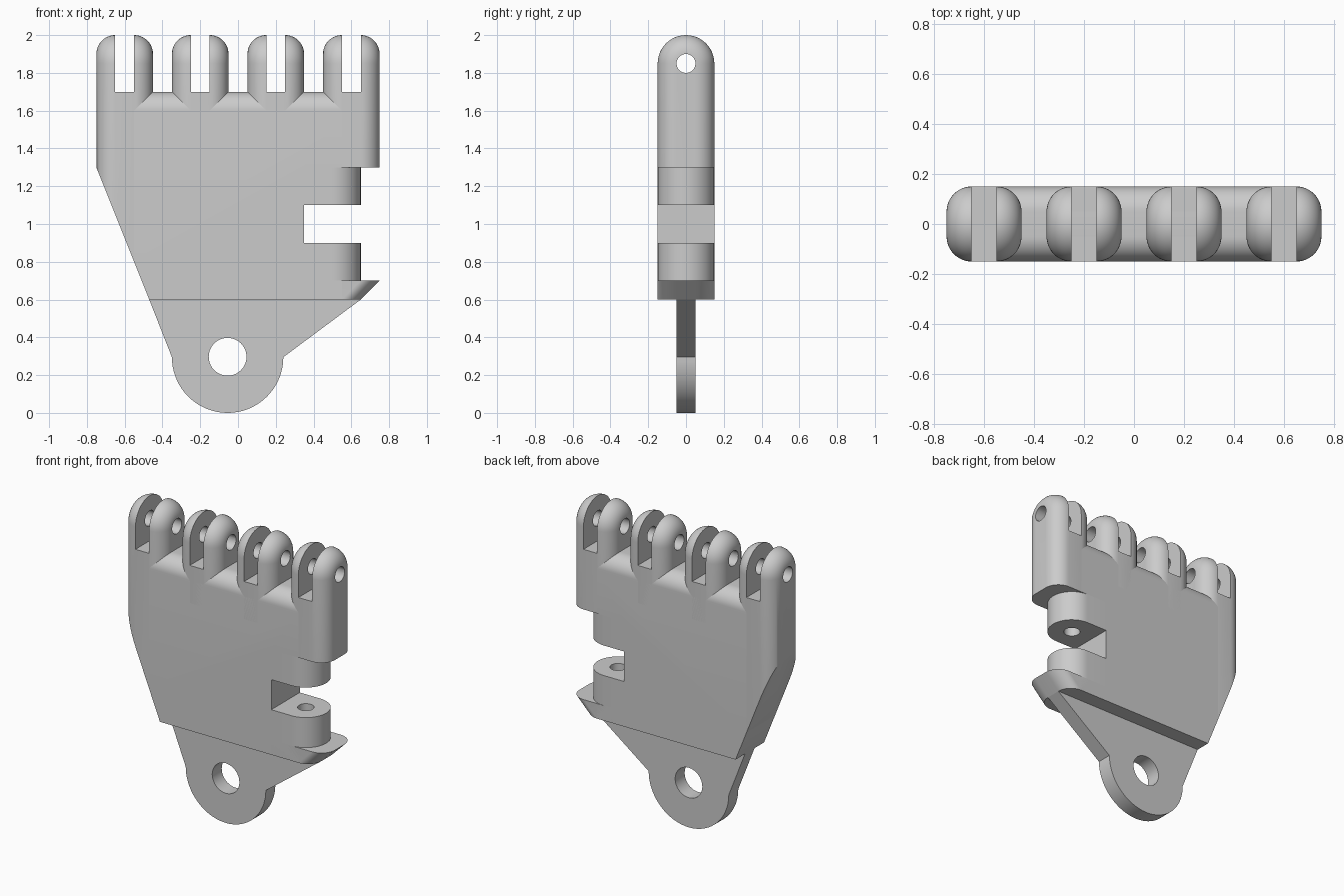
import bpy, bmesh
from math import sin, cos, pi, radians
from mathutils import Matrix, Vector

cube = bpy.data.objects.get("Cube")
if cube:
    bpy.data.objects.remove(cube, do_unlink=True)

grey = bpy.data.materials.new("plain grey")
grey.use_nodes = True
grey.diffuse_color = (0.6, 0.6, 0.6, 1)
grey.node_tree.nodes["Principled BSDF"].inputs["Base Color"].default_value = (0.6, 0.6, 0.6, 1)

HALF = 0.15     # half thickness of the palm
FILLET = 0.1    # rounding of its edges
STEPS = 12


def arc(cx, cy, r, start, end, n=STEPS):
    """Points of an arc, angles in degrees."""
    angles = [radians(start + (end - start) * i / n) for i in range(n + 1)]
    return [(cx + r * cos(a), cy + r * sin(a)) for a in angles]


def make(name, bm):
    bmesh.ops.recalc_face_normals(bm, faces=bm.faces)
    mesh = bpy.data.meshes.new(name)
    bm.to_mesh(mesh)
    bm.free()
    obj = bpy.data.objects.new(name, mesh)
    bpy.context.scene.collection.objects.link(obj)
    return obj


def loft(name, rings, cut_plane=None):
    """Skin closed rings of points and cap both ends."""
    bm = bmesh.new()
    loops = [[bm.verts.new(p) for p in ring] for ring in rings]
    for a, b in zip(loops, loops[1:]):
        for i in range(len(a)):
            j = (i + 1) % len(a)
            bm.faces.new((a[i], a[j], b[j], b[i]))
    bm.faces.new(loops[0])
    bm.faces.new(loops[-1])
    if cut_plane:
        point, normal = cut_plane
        bmesh.ops.bisect_plane(bm, geom=bm.verts[:] + bm.edges[:] + bm.faces[:],
                               plane_co=point, plane_no=normal, clear_outer=True)
        bmesh.ops.holes_fill(bm, edges=[e for e in bm.edges if e.is_boundary], sides=0)
    return make(name, bm)


def box_cutter(x0, x1, z0, z1):
    bm = bmesh.new()
    place = Matrix.Translation(((x0 + x1) / 2, 0, (z0 + z1) / 2))
    bmesh.ops.create_cube(bm, size=1, matrix=place @ Matrix.Diagonal((x1 - x0, 1, z1 - z0, 1)))
    return make("cutter", bm)


def hole_cutter(x, z, r, depth, axis):
    bm = bmesh.new()
    turn = {"X": Matrix.Rotation(pi / 2, 4, "Y"), "Y": Matrix.Rotation(pi / 2, 4, "X"),
            "Z": Matrix.Identity(4)}[axis]
    bmesh.ops.create_cone(bm, cap_ends=True, segments=40, radius1=r, radius2=r, depth=depth,
                          matrix=Matrix.Translation((x, 0, z)) @ turn)
    return make("cutter", bm)


def finish(obj, cutters=()):
    """Subtract the cutters, then colour and shade the part."""
    for c in cutters:
        c.hide_render = True
        mod = obj.modifiers.new("cut", "BOOLEAN")
        mod.operation, mod.solver, mod.object = "DIFFERENCE", "EXACT", c
    if cutters:
        graph = bpy.context.evaluated_depsgraph_get()
        graph.update()
        mesh = bpy.data.meshes.new_from_object(obj.evaluated_get(graph))
        obj.modifiers.clear()
        obj.data = mesh
        for c in cutters:
            bpy.data.objects.remove(c, do_unlink=True)
    obj.data.materials.clear()
    obj.data.materials.append(grey)
    for p in obj.data.polygons:
        p.use_smooth = True
        p.material_index = 0
    obj.data.set_sharp_from_angle(angle=radians(30))


# Slanted flat side shared by the palm and the outer knuckle
SLANT = (Vector((-0.75, 0, 1.3)), Vector((-0.7, 0, -0.28)))

# Palm slab with rounded upper edges
top = arc(HALF - FILLET, 1.7 - FILLET, FILLET, 0, 90) + arc(FILLET - HALF, 1.7 - FILLET, FILLET, 90, 180)
section = [(HALF, 0.6)] + top + [(-HALF, 0.6)]
palm = loft("palm", [[(x, y, z) for y, z in section] for x in (-0.55, 0.55)], SLANT)
finish(palm, [box_cutter(0.35, 1, 0.7, 1.3)])


# Knuckles: rounded blocks with a slot and a pin hole
def knuckle(name, cx, bottom, cut_plane=None):
    ends = [radians(90 * i / STEPS) for i in range(STEPS + 1)]
    stations = [(0.05 + FILLET * sin(t), HALF - FILLET * (1 - cos(t))) for t in ends]
    stations = [(-x, w) for x, w in reversed(stations)] + stations
    rings = []
    for x, w in stations:
        outline = [(w, bottom)] + arc(0, 1.85, w, 0, 180, 2 * STEPS) + [(-w, bottom)]
        rings.append([(cx + x, y, z) for y, z in outline])
    obj = loft(name, rings, cut_plane)
    finish(obj, [box_cutter(cx - 0.05, cx + 0.05, 1.7, 2.2),
                 hole_cutter(cx, 1.85, 0.05, 0.5, "X")])


knuckle("outer_knuckle", -0.6, 0.6, SLANT)
knuckle("ring_knuckle", -0.2, 1.45)
knuckle("middle_knuckle", 0.2, 1.45)
knuckle("index_knuckle", 0.6, 1.3)

# Thumb hinge lugs with an upright pin hole
lug = [(0.35, -HALF)] + arc(0.5, 0, HALF, -90, 90, 2 * STEPS) + [(0.35, HALF)]
for name, z0, z1 in (("lower_thumb_lug", 0.7, 0.9), ("upper_thumb_lug", 1.1, 1.3)):
    obj = loft(name, [[(x, y, z) for x, y in lug] for z in (z0, z1)])
    finish(obj, [hole_cutter(0.5, (z0 + z1) / 2, 0.05, 0.5, "Z")])

# Flared ledge below the thumb hinge
rings = []
for z, end in ((0.6, 0.65), (0.7, 0.75)):
    c = end - FILLET
    corners = arc(c, FILLET - HALF, FILLET, -90, 0) + arc(c, HALF - FILLET, FILLET, 0, 90)
    rings.append([(x, y, z) for x, y in [(0.3, -HALF)] + corners + [(0.3, HALF)]])
finish(loft("thumb_ledge", rings))

# Thin wrist tab with a round hole
tab = [(-0.4, 0.65), (-0.47, 0.6)] + arc(-0.055, 0.295, 0.295, 180, 360, 3 * STEPS)
tab += [(0.65, 0.6), (0.5, 0.65)]
wrist = loft("wrist_tab", [[(x, y, z) for x, z in tab] for y in (-0.05, 0.05)])
finish(wrist, [hole_cutter(-0.055, 0.297, 0.1, 0.5, "Y")])
